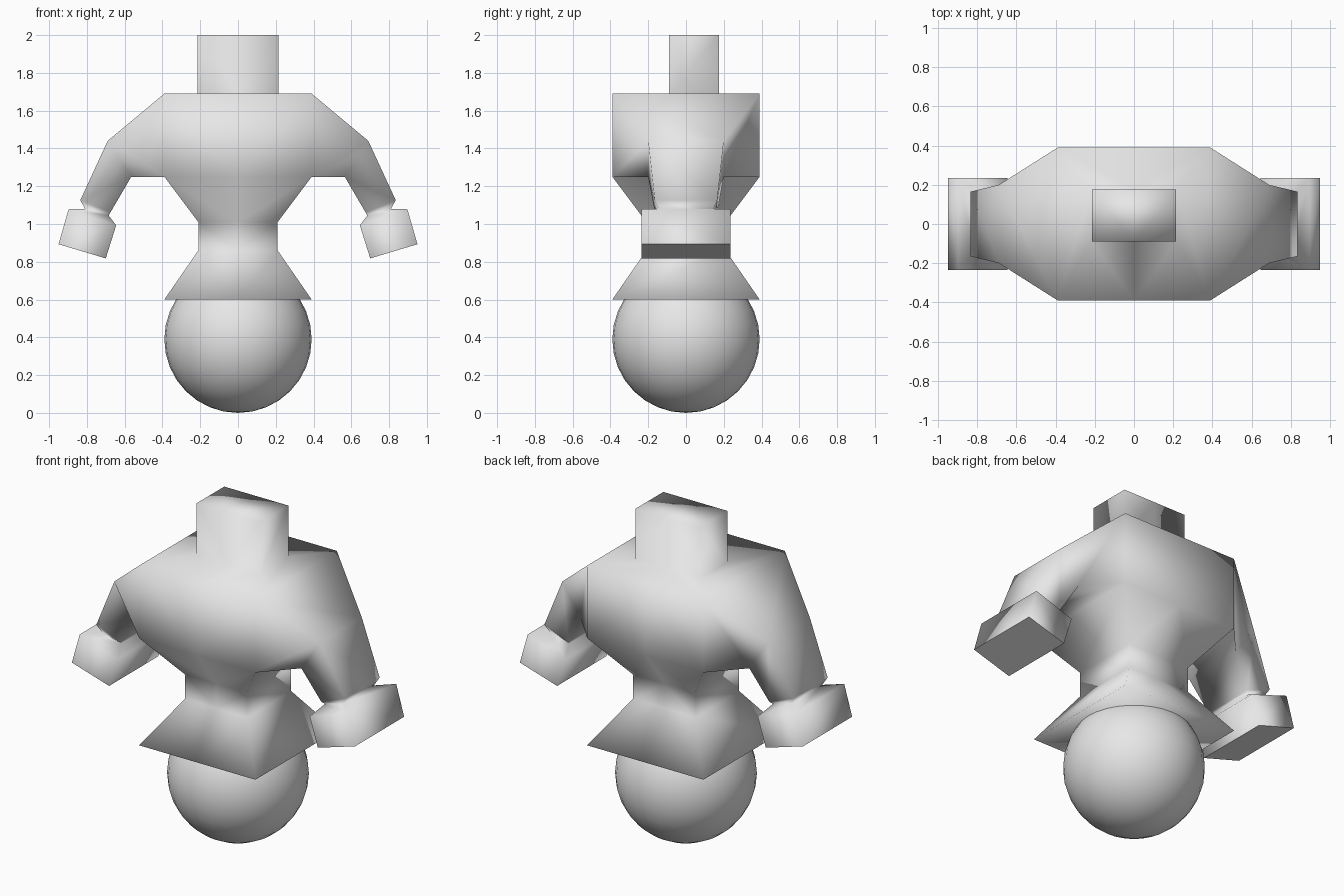
import bpy
import bmesh

cube = bpy.data.objects.get("Cube")
if cube:
    bpy.data.objects.remove(cube, do_unlink=True)

# Single light grey material
grey = bpy.data.materials.new("light_grey")
grey.use_nodes = True
colour = (0.8, 0.8, 0.8, 1)
grey.diffuse_color = colour
grey.node_tree.nodes["Principled BSDF"].inputs["Base Color"].default_value = colour

bm = bmesh.new()


def torso_ring(z, half_w, front, back):
    """Left half of a rectangular torso section, open at the midline."""
    return [bm.verts.new((x, y, z)) for x, y in
            ((0, front), (half_w, front), (half_w, back), (0, back))]


def arm_ring(upper, lower, depth):
    """Rectangular arm section: upper front, upper back, lower back, lower front."""
    return [bm.verts.new((p[0], s * depth, p[1])) for p, s in
            ((upper, -1), (upper, 1), (lower, 1), (lower, -1))]


def bridge(a, b, closed=False):
    faces = []
    for i in range(len(a) if closed else len(a) - 1):
        j = (i + 1) % len(a)
        faces.append(bm.faces.new((a[i], a[j], b[j], b[i])))
    return faces


# Torso: skirt hem, waist, chest, shoulder line, neck base, neck top
sections = ((0.6, 0.39, -0.39, 0.39), (0.86, 0.21, -0.21, 0.21),
            (1.01, 0.21, -0.21, 0.21), (1.25, 0.39, -0.39, 0.39),
            (1.69, 0.39, -0.39, 0.39), (1.69, 0.215, -0.09, 0.175),
            (2.0, 0.215, -0.09, 0.175))
rings = [torso_ring(*s) for s in sections]
chest_side = None
for low, high in zip(rings, rings[1:]):
    strip = bridge(low, high)
    if low is rings[3]:
        chest_side = strip[1]
bm.faces.new(rings[0])
bm.faces.new(rings[-1])

# Arm and hand grow out of the chest side
bm.faces.remove(chest_side)
low, high = rings[3], rings[4]
previous = [high[1], high[2], low[2], low[1]]
arm = (((0.69, 1.44), (0.565, 1.25), 0.2),        # elbow
       ((0.835, 1.126), (0.675, 1.062), 0.165),   # forearm end
       ((0.81, 1.08), (0.685, 1.045), 0.145),     # wrist
       ((0.897, 1.078), (0.645, 0.993), 0.235),   # hand top
       ((0.95, 0.893), (0.70, 0.818), 0.235))     # hand end
for section in arm:
    ring = arm_ring(*section)
    bridge(previous, ring, closed=True)
    previous = ring
hand_end = bm.faces.new(previous)

# Mirror the half body and weld the midline
bmesh.ops.recalc_face_normals(bm, faces=bm.faces)
for face in bm.faces:
    face.smooth = face is not hand_end
mesh = bpy.data.meshes.new("body")
bm.to_mesh(mesh)
bm.free()
body = bpy.data.objects.new("body", mesh)
bpy.context.collection.objects.link(body)
mesh.materials.append(grey)
mirror = body.modifiers.new("mirror", 'MIRROR')
mirror.use_axis[0] = True
mirror.use_clip = True

# Ball base under the skirt
bpy.ops.mesh.primitive_uv_sphere_add(segments=32, ring_count=16, radius=0.39,
                                     location=(0, 0, 0.39))
ball = bpy.context.object
ball.name = "ball_base"
ball.data.materials.append(grey)
bpy.ops.object.shade_smooth()
